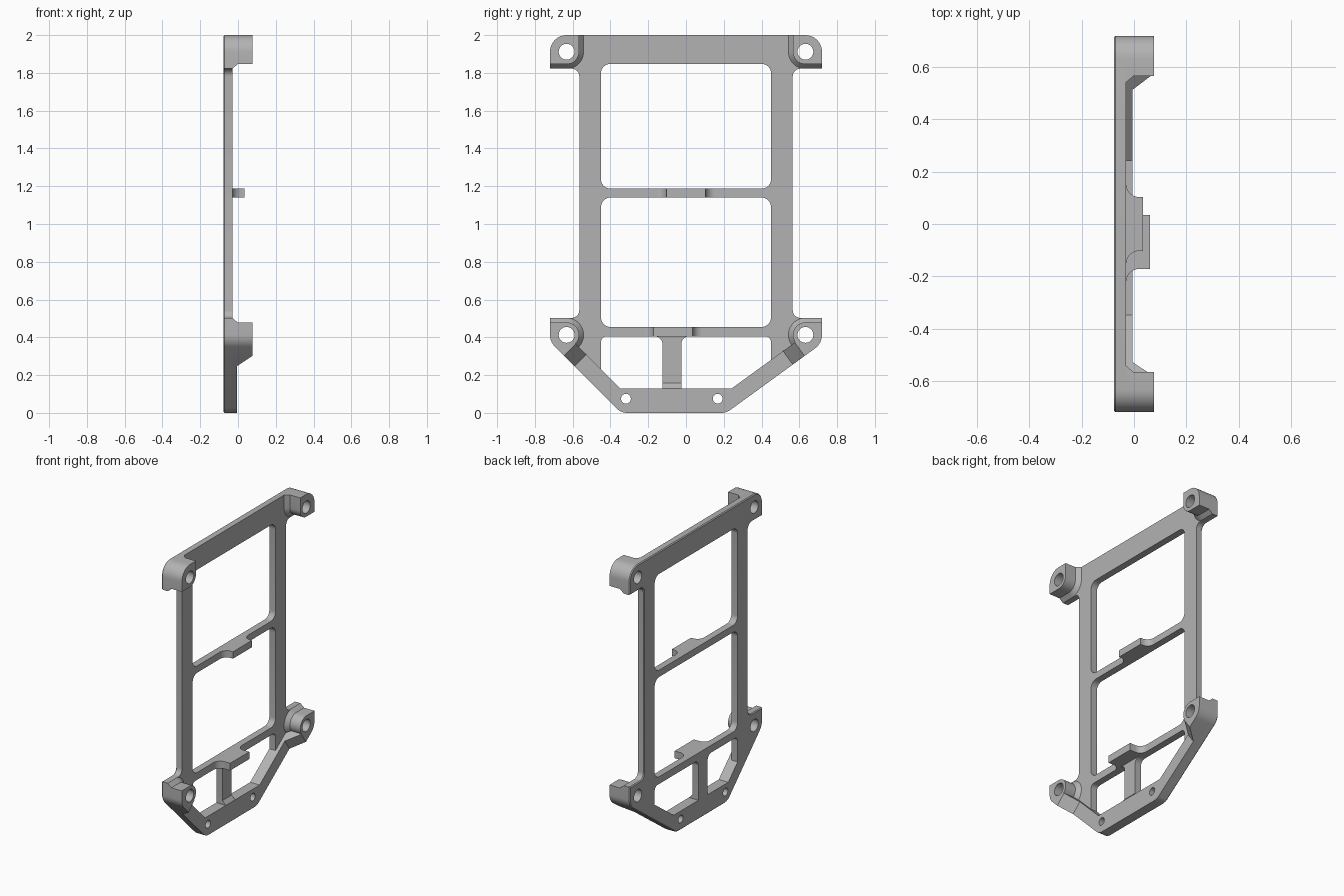
import bpy
import bmesh
from math import cos, sin, tan, pi, radians
from mathutils import Vector

if "Cube" in bpy.data.objects:
    bpy.data.objects.remove(bpy.data.objects["Cube"])

# Single grey finish
grey = bpy.data.materials.new("matte grey")
grey.use_nodes = True
colour = (0.45, 0.45, 0.45, 1)
grey.diffuse_color = colour
grey.node_tree.nodes["Principled BSDF"].inputs["Base Color"].default_value = colour

# Depth levels and shared dimensions
BACK, FACE, BAR, FRONT = -0.077, -0.03, -0.005, 0.077
W, HY, R = 0.72, 0.632, 0.088          # half width, screw offset, ear radius
LOW, HIGH = 0.413, 1.912               # screw heights
RAIL, INNER = 0.565, 0.45              # side rail edges
RAMP = 0.068                           # distance from screw to ramp
ARM = {-1: radians(45), 1: radians(36)}  # slope of each lower arm


def rounded(points, segs=8):
    """Polygon from (a, b, radius) corners."""
    out = []
    for i, (a, b, r) in enumerate(points):
        p = Vector((a, b))
        if r == 0:
            out.append(p)
            continue
        d0 = (Vector(points[i - 1][:2]) - p).normalized()
        d1 = (Vector(points[(i + 1) % len(points)][:2]) - p).normalized()
        half = d0.angle(d1) / 2
        centre = p + (d0 + d1).normalized() * (r / sin(half))
        s = p + d0 * (r / tan(half)) - centre
        e = p + d1 * (r / tan(half)) - centre
        sweep = pi - 2 * half
        for k in range(segs + 1):
            t = k / segs
            out.append(centre + (s * sin((1 - t) * sweep) + e * sin(t * sweep)) / sin(sweep))
    return out


def loft(name, layers, axis="x", soft_back=0):
    """Closed solid through (level, polygon) layers along x or z."""
    bm = bmesh.new()
    rings = []
    for c, poly in layers:
        rings.append([bm.verts.new((c, a, b) if axis == "x" else (b, a, c)) for a, b in poly])
    for lo, hi in zip(rings, rings[1:]):
        n = len(lo)
        for i in range(n):
            bm.faces.new((lo[i], lo[(i + 1) % n], hi[(i + 1) % n], hi[i]))
    bm.faces.new(rings[0])
    bm.faces.new(rings[-1])
    bmesh.ops.recalc_face_normals(bm, faces=bm.faces)
    if soft_back:
        rim = [e for e in bm.edges if all(v in rings[0] for v in e.verts)]
        bmesh.ops.bevel(bm, geom=rim, offset=soft_back, segments=1, affect="EDGES")
    mesh = bpy.data.meshes.new(name)
    bm.to_mesh(mesh)
    bm.free()
    mesh.materials.append(grey)
    ob = bpy.data.objects.new(name, mesh)
    bpy.context.collection.objects.link(ob)
    return ob


def select(ob):
    bpy.ops.object.select_all(action="DESELECT")
    ob.select_set(True)
    bpy.context.view_layer.objects.active = ob


def cut(ob, poly):
    """Cut a polygon right through a part along x."""
    cutter = loft("cutter", [(-0.3, poly), (0.3, poly)])
    cutter.hide_render = True
    mod = ob.modifiers.new("cut", "BOOLEAN")
    mod.operation, mod.solver, mod.object = "DIFFERENCE", "EXACT", cutter
    select(ob)
    bpy.ops.object.modifier_apply(modifier=mod.name)
    bpy.data.objects.remove(cutter)


def circle(y, z, r, n=32):
    return [Vector((y + r * cos(2 * pi * i / n), z + r * sin(2 * pi * i / n))) for i in range(n)]


def mirror(points, s):
    return [(p[0] * s, *p[1:]) for p in points]


def on_arm(s, t, across):
    """Point on an arm, t inward from the screw, across 0 (inner) to 1 (outer)."""
    a = ARM[s]
    return (HY - t * cos(a) + across * R * sin(a), LOW - t * sin(a) - across * R * cos(a))


def foot(s, z, across):
    """Where an arm edge reaches height z."""
    y0, z0 = on_arm(s, 0, across)
    return y0 - (z0 - z) / tan(ARM[s])


def shoulder(s):
    """Corner where the outer arm edge would meet the widest side."""
    return (W, (W - foot(s, 0, 1)) * tan(ARM[s]), R)


# Flat frame with its windows
def side(s):
    return mirror([(foot(s, 0, 1), 0, 0.08), shoulder(s), (W, LOW + 0.09, 0),
                   (RAIL, LOW + 0.09, 0.04), (RAIL, HIGH - 0.09, 0.04),
                   (W, HIGH - 0.09, 0), (W, 2, R)], s)


outline = rounded(side(1) + side(-1)[::-1])
frame = loft("frame", [(BACK, outline), (FACE, outline)], soft_back=0.006)
for z0, z1 in ((0.455, 1.14), (1.187, 1.848)):
    cut(frame, rounded([(y, z, 0.05) for y, z in
                        ((-INNER, z0), (INNER, z0), (INNER, z1), (-INNER, z1))]))
SILL, LEDGE = 0.13, 0.405
for s, stem in ((-1, 0.125), (1, -0.025)):
    z_in = LOW - (HY - INNER) * tan(ARM[s])
    cut(frame, rounded(mirror([(stem, SILL, 0), (foot(s, SILL, 0), SILL, 0), (INNER, z_in, 0),
                               (INNER, LEDGE, 0.03), (stem, LEDGE, 0.04)], s)))

# Thicker lower bar running up both arms
bar_side = {s: mirror([(*on_arm(s, RAMP, 1), 0), (foot(s, 0, 1), 0, 0.08)], s) for s in ARM}
bar_inner = {s: mirror([(foot(s, SILL, 0), SILL, 0), (*on_arm(s, RAMP, 0), 0)], s) for s in ARM}
bar_poly = rounded(bar_side[-1] + bar_side[1][::-1] + bar_inner[1][::-1] + bar_inner[-1])
lower_bar = loft("lower_bar", [(FACE, bar_poly), (BAR, bar_poly)])

# Sloped foot joining the stem to the bar
loft("stem_foot", [(z, [(-0.125, FACE - 0.005), (-0.025, FACE - 0.005), (-0.025, x), (-0.125, x)])
                   for z, x in ((SILL, BAR), (0.157, FACE))], axis="z")


# Screw ears, flared where they meet the frame
def top_ear(s, r):
    return rounded(mirror([(W, HIGH - r, 0), (W, 2, R), (HY - r, 2, 0), (HY - r, HIGH - r, r)], s))


def low_ear(s, r):
    a0, a1 = ARM[s] + pi, pi / 2
    arc = [(HY + r * cos(a0 + (a1 - a0) * k / 12), LOW + r * sin(a0 + (a1 - a0) * k / 12), 0)
           for k in range(13)]
    return rounded(mirror([(W, LOW + r, 0), shoulder(s), (*on_arm(s, RAMP, 1), 0),
                           (*on_arm(s, RAMP, 0), 0)] + arc, s))


drilled = [frame, lower_bar]
for s, label in ((-1, "right"), (1, "left")):
    for kind, shape in (("upper", top_ear), ("lower", low_ear)):
        drilled.append(loft(f"{kind}_{label}_ear", [(FACE, shape(s, 0.09)), (-0.002, shape(s, 0.066)),
                                                    (FRONT, shape(s, 0.066))]))
    # Ramp from the lower ear down to the arm
    def strip(t):
        return mirror([on_arm(s, RAMP, 0), on_arm(s, RAMP, 1), on_arm(s, t, 1), on_arm(s, t, 0)], s)
    loft(f"{label}_ramp", [(BAR, strip(0.146)), (FRONT, strip(RAMP + 0.001))])

# Screw holes
for ob in drilled:
    name = ob.name
    if name != "lower_bar":
        for s in (-1, 1):
            for kind, z in (("upper", HIGH), ("lower", LOW)):
                if ob is frame or name == f"{kind}_{'left' if s > 0 else 'right'}_ear":
                    cut(ob, circle(s * HY, z, 0.042))
    if ob in (frame, lower_bar):
        for y in (-0.318, 0.168):
            cut(ob, circle(y, 0.075, 0.026))

# Raised rests on the two cross bars, with curved roots
for name, y0, y1, top, z0, z1 in (("middle_rest", -0.103, 0.103, 0.034, 1.14, 1.187),
                                  ("lower_rest", -0.172, 0.035, 0.061, LEDGE, 0.455)):
    under = FACE - 0.004
    poly = rounded([(y0 - 0.06, under, 0), (y0 - 0.06, FACE, 0), (y0, FACE, 0.05), (y0, top, 0),
                    (y1, top, 0), (y1, FACE, 0.05), (y1 + 0.06, FACE, 0), (y1 + 0.06, under, 0)])
    loft(name, [(z0, poly), (z1, poly)], axis="z")

# Smooth the curves, keep the edges crisp
for ob in bpy.context.collection.objects:
    if ob.type == "MESH" and grey.name in ob.data.materials:
        select(ob)
        bpy.ops.object.shade_smooth_by_angle(angle=radians(25))
